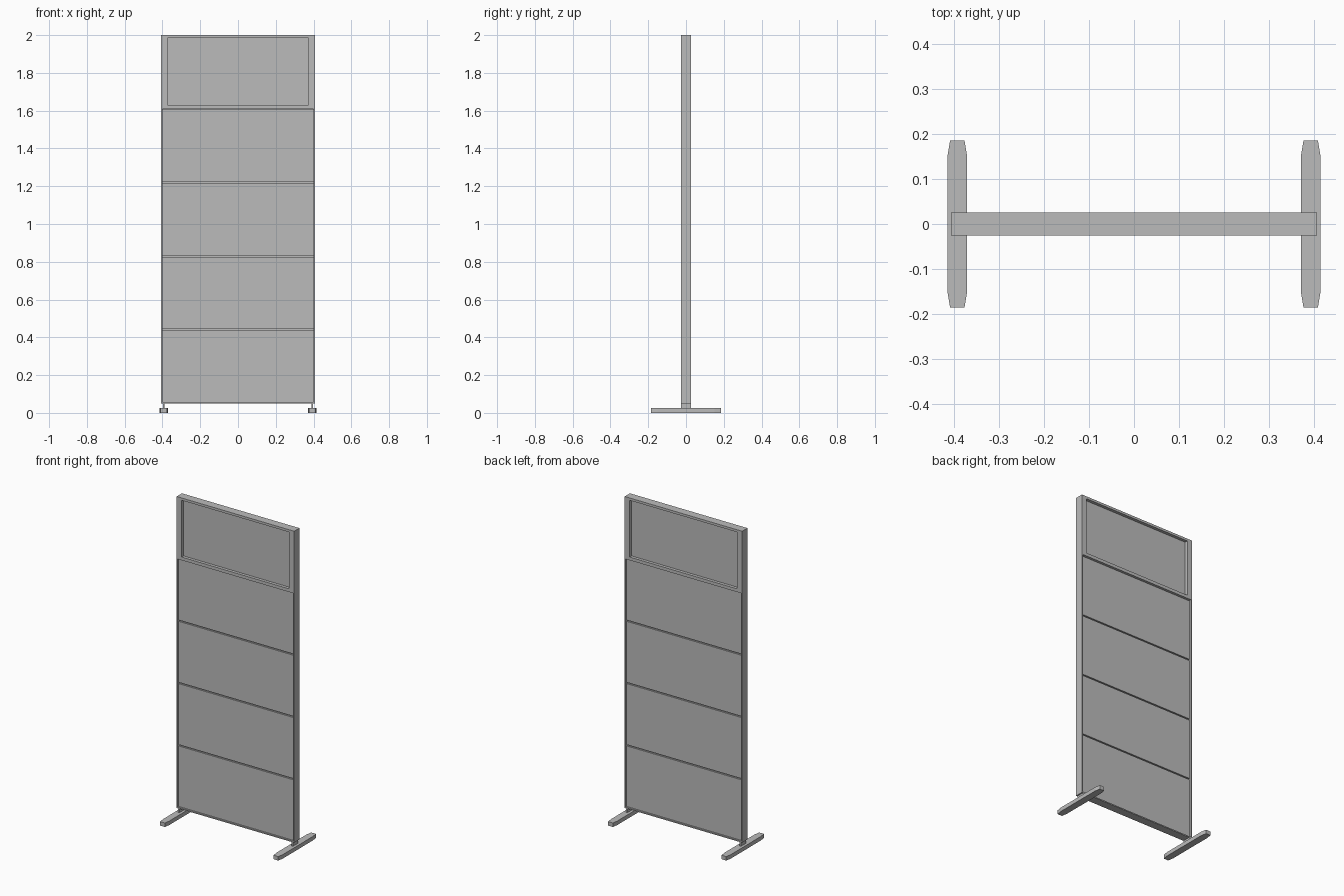
import bpy
import bmesh

cube = bpy.data.objects.get("Cube")
if cube:
    bpy.data.objects.remove(cube, do_unlink=True)

# One neutral grey for the whole screen
grey = bpy.data.materials.new("neutral grey")
grey.use_nodes = True
COLOUR = (0.5, 0.5, 0.5, 1)
grey.diffuse_color = COLOUR
grey.node_tree.nodes["Principled BSDF"].inputs["Base Color"].default_value = COLOUR


def prism(name, outline, z0, z1):
    """Extrude a flat xy outline from z0 up to z1."""
    bm = bmesh.new()
    face = bm.faces.new([bm.verts.new((x, y, z0)) for x, y in outline])
    up = bmesh.ops.extrude_face_region(bm, geom=[face])["geom"]
    top = [v for v in up if isinstance(v, bmesh.types.BMVert)]
    bmesh.ops.translate(bm, verts=top, vec=(0, 0, z1 - z0))
    bmesh.ops.recalc_face_normals(bm, faces=bm.faces)
    mesh = bpy.data.meshes.new(name)
    bm.to_mesh(mesh)
    bm.free()
    mesh.materials.append(grey)
    obj = bpy.data.objects.new(name, mesh)
    bpy.context.collection.objects.link(obj)
    return obj


def box(name, x0, x1, half_depth, z0, z1):
    d = half_depth
    return prism(name, [(x0, -d), (x1, -d), (x1, d), (x0, d)], z0, z1)


W, D = 0.407, 0.026          # half width and half depth of the screen
BOTTOM, TOP = 0.05, 2.0
LIP = 0.007                  # visible edge of the outer frame
ROW = (TOP - BOTTOM) / 5     # height of one slat
GAP = 0.008
WINDOW_X, WINDOW_LOW, WINDOW_HIGH = 0.373, 1.63, 1.985
HEAD = BOTTOM + 4 * ROW      # underside of the window frame

# Sides, feet and their supports
for side, s in (("right", -1), ("left", 1)):
    box(f"{side}_side_rail", *sorted((s * (W - LIP), s * W)), D, BOTTOM, TOP)
    box(f"{side}_window_stile", *sorted((s * WINDOW_X, s * (W - LIP))), D, HEAD, TOP)
    cx = s * 0.393
    box(f"{side}_foot_support", cx - 0.005, cx + 0.005, D, 0.025, BOTTOM)
    half = [(0.022, -0.15), (0.022, 0.15), (0.016, 0.186)]
    outline = [(cx + x, y) for x, y in half] + [(cx - x, -y) for x, y in half]
    outline.insert(3, (cx - 0.016, 0.186))
    outline.append((cx + 0.016, -0.186))
    # order around the foot: right edge, far end, left edge, near end
    prism(f"{side}_foot", outline, 0, 0.025)

# Window frame rails and pane
box("window_top_rail", -WINDOW_X, WINDOW_X, D, WINDOW_HIGH, TOP)
box("window_bottom_rail", -WINDOW_X, WINDOW_X, D, HEAD, WINDOW_LOW)
box("window_pane", -WINDOW_X, WINDOW_X, 0.007, WINDOW_LOW, WINDOW_HIGH)

# Bottom rail, inner board and the recessed slats separated by grooves
inner = W - LIP
box("bottom_rail", -inner, inner, D, BOTTOM, BOTTOM + LIP)
box("inner_board", -inner, inner, 0.006, BOTTOM + LIP, HEAD)
for i in range(4):
    low = BOTTOM + i * ROW + (LIP if i == 0 else GAP / 2)
    box(f"slat_{i + 1}", -inner, inner, 0.015, low, BOTTOM + (i + 1) * ROW - GAP / 2)
